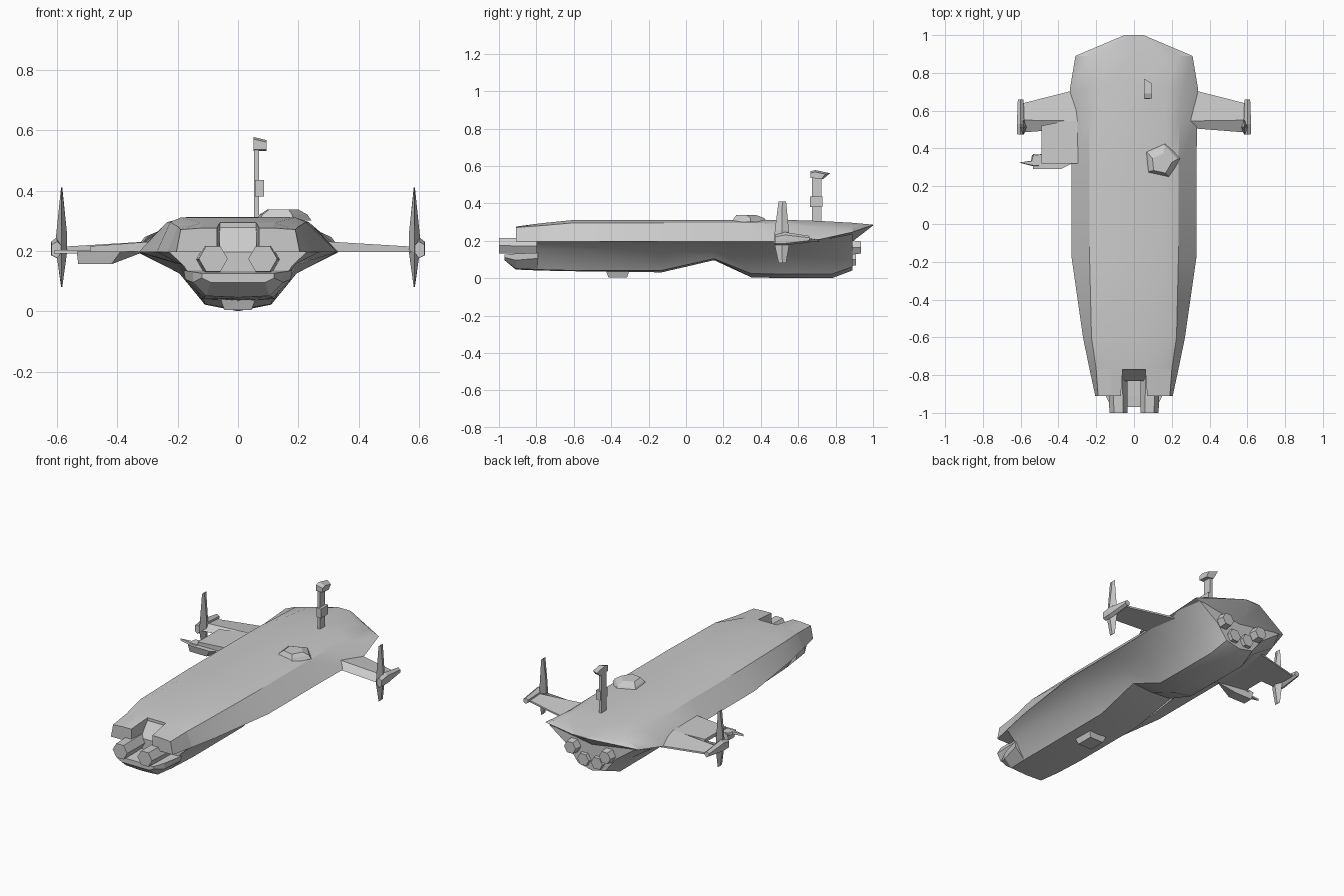
import bpy, bmesh, math
from mathutils import Vector


def finish(name, bm, smooth=None):
    bmesh.ops.recalc_face_normals(bm, faces=bm.faces)
    me = bpy.data.meshes.new(name)
    bm.to_mesh(me)
    bm.free()
    ob = bpy.data.objects.new(name, me)
    bpy.context.collection.objects.link(ob)
    if smooth:
        bpy.ops.object.select_all(action='DESELECT')
        ob.select_set(True)
        bpy.context.view_layer.objects.active = ob
        bpy.ops.object.shade_smooth_by_angle(angle=math.radians(smooth))
    return ob


def skin(name, rings, mirror=False, smooth=None):
    """Join closed rings of 3D points and cap both ends."""
    bm = bmesh.new()
    for s in ((1, -1) if mirror else (1,)):
        vs = [[bm.verts.new((s * x, y, z)) for x, y, z in r] for r in rings]
        n = len(vs[0])
        for a, b in zip(vs, vs[1:]):
            for i in range(n):
                j = (i + 1) % n
                bm.faces.new((a[i], a[j], b[j], b[i]))
        bm.faces.new(vs[0])
        bm.faces.new(vs[-1])
    return finish(name, bm, smooth)


def at_y(y, pts):
    return [(x, y, z) for x, z in pts]


def at_x(x, pts):
    return [(x, y, z) for y, z in pts]


def at_z(z, pts):
    return [(x, y, z) for x, y in pts]


def sym(y, half):
    """Full ring from a half profile whose first and last points lie on x = 0."""
    return at_y(y, half + [(-x, z) for x, z in half[-2:0:-1]])


def ngon(cx, cz, r, n=6, rot=0.0):
    return [(cx + r * math.cos(rot + math.tau * i / n),
             cz + r * math.sin(rot + math.tau * i / n)) for i in range(n)]


def box(name, x0, x1, y0, y1, z0, z1, inset=0.0):
    base = [(x0 + inset, y0 + inset), (x1 - inset, y0 + inset),
            (x1 - inset, y1 - inset), (x0 + inset, y1 - inset)]
    top = [(x0, y0), (x1, y0), (x1, y1), (x0, y1)]
    return skin(name, [at_z(z0, base), at_z(z1, top)])


# Upper deck: y, top z, flat half width, shoulder x/z, rim x/z, underside z
deck = [
    (-.77, .298, .12, .200, .285, .235, .20, .20),
    (-.60, .315, .19, .225, .300, .270, .20, .20),
    (-.18, .316, .17, .235, .300, .330, .20, .20),
    (.30, .316, .17, .235, .300, .330, .20, .20),
    (.55, .315, .17, .240, .295, .335, .20, .20),
    (.71, .310, .17, .255, .275, .340, .21, .19),
    (.89, .300, .16, .240, .280, .310, .25, .20),
    (1.0, .290, .03, .045, .289, .050, .288, .285)]
skin("upper_deck", [sym(y, [(0, t), (w, t), (sx, sz), (rx, rz), (0, u)])
                    for y, t, w, sx, sz, rx, rz, u in deck], smooth=25)

# Lower hull: y, rim x/z, knee x/z, bottom edge x/z, keel z
belly = [
    (-.80, .228, .20, .180, .155, .115, .050, .045),
    (-.60, .268, .20, .190, .160, .120, .045, .041),
    (-.13, .328, .20, .200, .160, .120, .045, .035),
    (.15, .328, .20, .200, .165, .130, .108, .100),
    (.35, .328, .20, .195, .130, .110, .028, .008),
    (.55, .333, .20, .195, .130, .110, .026, .004),
    (.78, .325, .22, .190, .130, .110, .026, .004),
    (.89, .280, .24, .155, .150, .090, .065, .045)]
skin("lower_hull", [sym(y, [(0, rz), (rx, rz), (kx, kz), (bx, bz), (0, k)])
                    for y, rx, rz, kx, kz, bx, bz, k in belly], smooth=35)

# Split nose: upper prongs, notch wedge, lower jaw and twin barrels
skin("nose_prongs", [
    at_y(-.77, [(.06, .20), (.06, .298), (.12, .298), (.20, .285), (.235, .20)]),
    at_y(-.91, [(.07, .20), (.07, .28), (.12, .28), (.19, .275), (.205, .20)])],
    mirror=True)
wedge = [(-.76, .295), (-.83, .20), (-.83, .13), (-.76, .13)]
skin("nose_notch", [at_x(-.062, wedge), at_x(.062, wedge)])
skin("lower_jaw", [
    sym(-.79, [(0, .14), (.18, .14), (.175, .11), (.115, .050), (0, .045)]),
    sym(-.91, [(0, .135), (.15, .135), (.15, .10), (.105, .055), (0, .05)]),
    sym(-.97, [(0, .13), (.12, .13), (.12, .115), (.09, .10), (0, .10)])])
skin("nose_barrels", [at_y(-.75, ngon(.088, .175, .052)),
                      at_y(-1.0, ngon(.082, .178, .048))], mirror=True)

# Hexagonal engine nozzles under the tail
for label, x, z, y, r in (("outer", .115, .168, .935, .038),
                          ("inner", .045, .105, .91, .038)):
    skin(label + "_nozzles", [at_y(.80, ngon(x, z, r * 1.3)),
                              at_y(y - .05, ngon(x, z, r * 1.15)),
                              at_y(y, ngon(x, z, r))], mirror=True)

# Stub wings, tip pods and tall diamond fins
skin("wings", [
    at_x(.27, [(.51, .20), (.545, .237), (.72, .21), (.72, .20)]),
    at_x(.585, [(.485, .20), (.55, .218), (.64, .21), (.64, .20)])], mirror=True)
skin("wing_pods", [
    at_y(.475, [(.585, .20), (.60, .18), (.618, .19), (.618, .225), (.60, .235), (.585, .22)]),
    at_y(.53, [(.58, .20), (.60, .18), (.62, .19), (.62, .235), (.60, .25), (.58, .23)]),
    at_y(.66, [(.585, .205), (.60, .195), (.615, .205), (.615, .22), (.60, .23), (.585, .22)])],
    mirror=True)


def fin_ring(z, y0, y1, t):
    ym = (y0 + y1) / 2
    return at_z(z, [(.585, y0), (.585 + t, ym), (.585, y1), (.585 - t, ym)])


skin("wing_fins", [fin_ring(.085, .495, .535, .002), fin_ring(.20, .47, .555, .018),
                   fin_ring(.26, .475, .55, .018), fin_ring(.415, .495, .535, .002)],
     mirror=True)

# Docking platform on the left side, with its hanging box and probe
skin("side_platform", [
    at_x(-.29, [(.32, .20), (.32, .235), (.56, .235), (.56, .20)]),
    at_x(-.49, [(.32, .20), (.32, .22), (.52, .22), (.52, .20)])])
skin("platform_box", [
    at_z(.16, [(-.53, .30), (-.42, .30), (-.42, .36), (-.53, .36)]),
    at_z(.202, [(-.535, .29), (-.39, .29), (-.31, .33), (-.535, .37)])])
skin("platform_probe", [
    at_z(.195, [(-.49, .31), (-.49, .37), (-.54, .365), (-.545, .335), (-.61, .325), (-.53, .305)]),
    at_z(.208, [(-.49, .31), (-.49, .37), (-.535, .36), (-.54, .333), (-.608, .325), (-.53, .31)])])

# Five-sided dome on the deck
skin("deck_dome", [at_z(.305, ngon(.145, .335, .10, 5, .1)),
                   at_z(.325, ngon(.145, .335, .085, 5, .1)),
                   at_z(.342, ngon(.145, .32, .055, 5, .1))])

# Sensor mast with collar and head
box("mast_post", .053, .070, .675, .725, .29, .54)
box("mast_collar", .056, .086, .662, .73, .385, .44)
skin("mast_head", [
    at_x(.052, [(.665, .54), (.665, .575), (.69, .582), (.77, .565), (.735, .535)]),
    at_x(.094, [(.665, .54), (.665, .565), (.69, .572), (.745, .560), (.725, .535)])])

# Small hatch box under the belly
box("belly_hatch", -.06, .06, -.43, -.30, .008, .05, inset=.015)

# Seat the whole model on z = 0
low = min((o.matrix_world @ v.co).z for o in bpy.data.objects for v in o.data.vertices)
for o in bpy.data.objects:
    o.location -= Vector((0, 0, low))
